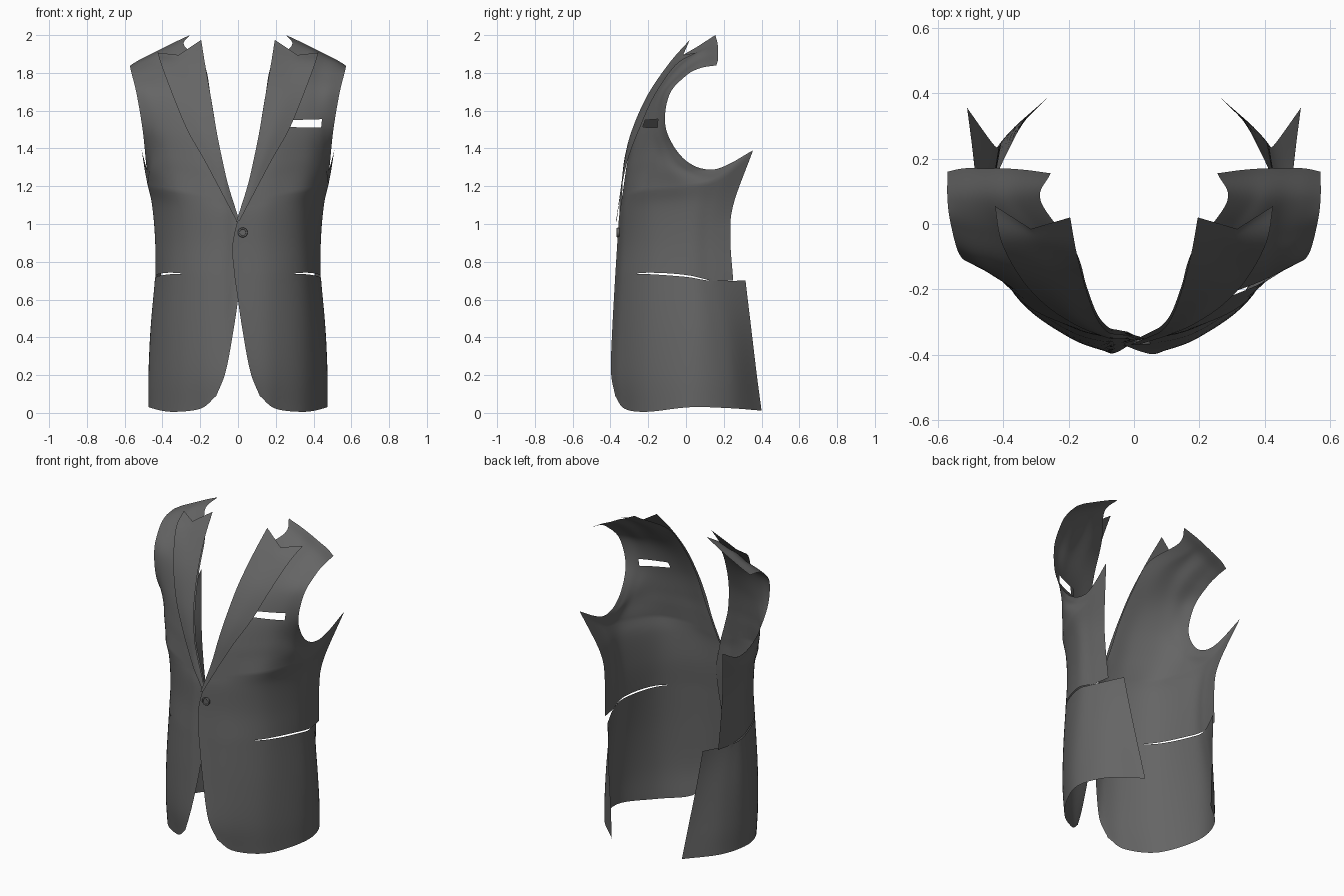
import bpy, bmesh, math
from mathutils import Vector

cloth = bpy.data.materials.new("charcoal_cloth")
cloth.diffuse_color = (0.13, 0.13, 0.13, 1)


def spline(pts, n, linear=False):
    """Smooth curve through pts, n steps per span."""
    p = [Vector(q) for q in pts]
    p = [2 * p[0] - p[1]] + p + [2 * p[-1] - p[-2]]
    out = []
    for i in range(1, len(p) - 2):
        a, b, c, d = p[i - 1:i + 3]
        for k in range(n):
            t = k / n
            if linear:
                out.append(b.lerp(c, t))
            else:
                out.append(0.5 * (2 * b + (c - a) * t + (2 * a - 5 * b + 4 * c - d) * t * t
                                  + (3 * b - a - 3 * c + d) * t ** 3))
    return out + [p[-2].copy()]


def loft(rows, nu=8, nv=8, sharp_top=False):
    """Grid of points through the given rows of control points."""
    dense = [spline(r, nu, sharp_top and r is rows[-1]) for r in rows]
    cols = [spline(c, nv) for c in zip(*dense)]
    return [list(r) for r in zip(*cols)]


def build(name, grids, side, pocket=False):
    bm = bmesh.new()
    for g in grids:
        vs = []
        for row in g:
            line = []
            for p in row:
                x, y, z = p.x * side, p.y, p.z
                if side < 0:   # this side tucks under the other at the front
                    y += 0.016 * min(1, max(0, (x + 0.07) / 0.05))
                line.append(bm.verts.new((x, y, z)))
            vs.append(line)
        for a, b in zip(vs, vs[1:]):
            for i in range(len(a) - 1):
                q = [a[i], a[i + 1], b[i + 1], b[i]]
                bm.faces.new(q if side > 0 else q[::-1])
    bmesh.ops.remove_doubles(bm, verts=bm.verts, dist=0.002)
    if pocket:   # breast pocket opening
        def near():
            fs = [f for f in bm.faces if f.calc_center_median().y < 0
                  and abs(f.calc_center_median().x - 0.36) < 0.16
                  and abs(f.calc_center_median().z - 1.53) < 0.12]
            es = {e for f in fs for e in f.edges}
            vv = {v for f in fs for v in f.verts}
            return list(vv) + list(es) + fs
        for co, no in (((.27, 0, 1.513), (.02, 0, 1)), ((.28, 0, 1.55), (-.03, 0, 1)),
                       ((.275, 0, 1.53), (1, 0, -.2)), ((.442, 0, 1.53), (1, 0, -.1))):
            bmesh.ops.bisect_plane(bm, geom=near(), plane_co=co, plane_no=Vector(no).normalized(), dist=1e-5)
        hole = []
        for f in bm.faces:
            c = f.calc_center_median()
            if c.y < 0 and .274 < c.x < .443 and 1.511 < c.z < 1.555:
                if (c.z - 1.513) + .02 * (c.x - .27) > 0 and (c.z - 1.55) - .03 * (c.x - .28) < 0 \
                        and (c.x - .275) - .2 * (c.z - 1.53) > 0 and (c.x - .442) - .1 * (c.z - 1.53) < 0:
                    hole.append(f)
        bmesh.ops.delete(bm, geom=hole, context='FACES')
    me = bpy.data.meshes.new(name)
    bm.to_mesh(me)
    bm.free()
    me.shade_smooth()
    me.materials.append(cloth)
    ob = bpy.data.objects.new(name, me)
    bpy.context.collection.objects.link(ob)
    return ob


# skirt: hem up to the hip pocket, each row front edge -> side -> back edge
skirt = [
    [(.115, -.375, .09), (.20, -.325, .022), (.36, -.205, .006), (.472, .02, .03), (.42, .23, .025), (.25, .40, .012)],
    [(.065, -.397, .22), (.20, -.345, .2), (.365, -.215, .2), (.472, .02, .2), (.425, .22, .2), (.275, .375, .2)],
    [(.022, -.39, .45), (.19, -.345, .45), (.36, -.215, .45), (.46, .02, .45), (.425, .19, .45), (.31, .345, .45)],
    [(-.018, -.375, .72), (.18, -.335, .735), (.345, -.21, .735), (.432, 0, .72), (.425, .13, .70), (.34, .315, .70)],
]
# waist: hip pocket up to the underarm point
waist = [
    skirt[-1][:5] + [(.405, .25, .70)],
    [(-.03, -.365, .88), (.17, -.325, .9), (.335, -.21, .91), (.432, 0, .92), (.43, .12, .92), (.415, .235, .92)],
    [(0, -.355, 1.03), (.18, -.32, 1.06), (.34, -.215, 1.08), (.445, 0, 1.1), (.45, .13, 1.1), (.435, .25, 1.1)],
    [(.02, -.345, 1.1), (.20, -.31, 1.15), (.36, -.22, 1.18), (.465, -.02, 1.2), (.485, .17, 1.24), (.51, .355, 1.39)],
]
# chest: rows end along the armhole, up over the shoulder
chest = [
    waist[-1],
    [(.05, -.33, 1.2), (.20, -.30, 1.24), (.36, -.215, 1.27), (.455, -.09, 1.28), (.475, .03, 1.275), (.485, .16, 1.29)],
    [(.085, -.31, 1.33), (.21, -.285, 1.34), (.36, -.21, 1.36), (.44, -.13, 1.365), (.475, -.06, 1.35), (.488, 0, 1.335)],
    [(.115, -.27, 1.5), (.22, -.25, 1.5), (.34, -.205, 1.5), (.42, -.165, 1.5), (.47, -.13, 1.5), (.505, -.105, 1.5)],
    [(.145, -.19, 1.68), (.25, -.17, 1.68), (.35, -.15, 1.68), (.42, -.13, 1.68), (.48, -.115, 1.68), (.535, -.09, 1.68)],
    [(.18, -.08, 1.845), (.27, -.055, 1.83), (.36, -.045, 1.82), (.43, -.03, 1.80), (.50, -.02, 1.79), (.56, 0, 1.785)],
    [(.285, .07, 1.945), (.35, .07, 1.92), (.40, .07, 1.905), (.46, .075, 1.875), (.52, .075, 1.85), (.57, .075, 1.825)],
    [(.255, .155, 2.0), (.33, .165, 1.965), (.40, .17, 1.93), (.46, .17, 1.90), (.52, .17, 1.87), (.57, .16, 1.84)],
]
# lapel: inner edge, middle, outer edge; the last row is the notch
lapel = [
    [(-.01, -.368, 1.01), (0, -.37, 1.015), (.01, -.37, 1.02)],
    [(.05, -.343, 1.2), (.08, -.343, 1.205), (.11, -.338, 1.21)],
    [(.085, -.325, 1.35), (.135, -.32, 1.35), (.185, -.305, 1.35)],
    [(.115, -.285, 1.5), (.19, -.275, 1.5), (.27, -.248, 1.5)],
    [(.145, -.205, 1.68), (.245, -.19, 1.68), (.345, -.167, 1.68)],
    [(.175, -.09, 1.85), (.285, -.07, 1.84), (.405, -.055, 1.84)],
    [(.195, .02, 1.975), (.315, -.015, 1.895), (.425, .055, 1.907)],
]

skirt_g, waist_g, chest_g = loft(skirt), loft(waist), loft(chest)
# hip pocket slit: lift the seam between skirt and waist
for p in waist_g[0]:
    if -.26 < p.y < .12:
        p.z += .011 * math.sin(math.pi * (p.y + .26) / .38) ** .5

lapel_g = loft(lapel, sharp_top=True)
for side, label in ((1, "left"), (-1, "right")):
    panel = build(label + "_front_panel", [skirt_g, waist_g, chest_g], side, side > 0)
    build(label + "_lapel", [lapel_g], side)
    if side > 0:
        left_panel = panel

# button: disc with a raised rim
hit = left_panel.closest_point_on_mesh((.025, -.42, .955))[1]
bpy.ops.mesh.primitive_cylinder_add(vertices=24, radius=.023, depth=.012,
                                    location=(.025, hit.y - .004, .955), rotation=(math.pi / 2, 0, 0))
bpy.context.object.name = "button_disc"
bpy.context.object.data.materials.append(cloth)
bpy.ops.mesh.primitive_torus_add(major_radius=.021, minor_radius=.005, major_segments=24, minor_segments=8,
                                 location=(.025, hit.y - .009, .955), rotation=(math.pi / 2, 0, 0))
bpy.context.object.name = "button_rim"
bpy.context.object.data.shade_smooth()
bpy.context.object.data.materials.append(cloth)
